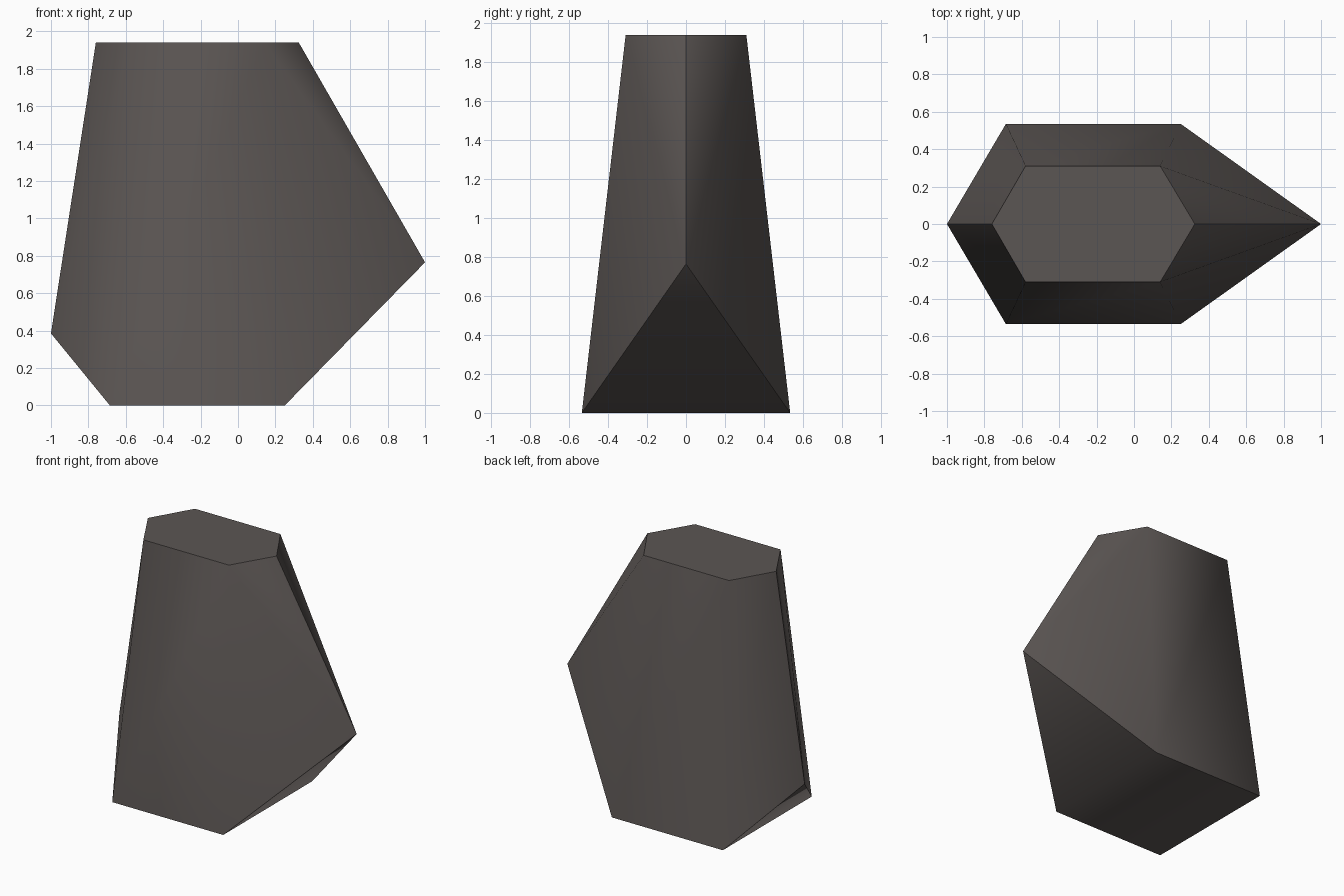
import bpy, bmesh

if "Cube" in bpy.data.objects:
    bpy.data.objects.remove(bpy.data.objects["Cube"])

# single flat stone colour
mat = bpy.data.materials.new("dark warm grey stone")
mat.diffuse_color = (0.105, 0.092, 0.087, 1)
mat.use_nodes = True
mat.node_tree.nodes["Principled BSDF"].inputs["Base Color"].default_value = mat.diffuse_color

bm = bmesh.new()
# hexagonal top ring and lower ring, both counter-clockwise from the right tip
top = [(0.325, 0, 1.94), (0.14, 0.31, 1.94), (-0.58, 0.31, 1.94),
       (-0.76, 0, 1.94), (-0.58, -0.31, 1.94), (0.14, -0.31, 1.94)]
low = [(1, 0, 0.765), (0.25, 0.535, 0), (-0.685, 0.535, 0),
       (-1, 0, 0.385), (-0.685, -0.535, 0), (0.25, -0.535, 0)]
T = [bm.verts.new(p) for p in top]
L = [bm.verts.new(p) for p in low]

# flat top
bm.faces.new(T)
# side panels, the twisted right-hand ones split towards the tip
for i in range(6):
    j = (i + 1) % 6
    if i == 0:
        bm.faces.new((L[0], L[1], T[1]))
        bm.faces.new((L[0], T[1], T[0]))
    elif i == 5:
        bm.faces.new((L[5], L[0], T[5]))
        bm.faces.new((L[0], T[0], T[5]))
    else:
        bm.faces.new((L[i], L[j], T[j], T[i]))
# underside: flat base and two sloping end facets
bm.faces.new((L[1], L[5], L[4], L[2]))
bm.faces.new((L[0], L[5], L[1]))
bm.faces.new((L[3], L[2], L[4]))
bmesh.ops.recalc_face_normals(bm, faces=bm.faces)


def region(f):
    """Shading region of a face: top, underside, back or front half."""
    if f.normal.z > 0.95:
        return "top"
    if f.normal.z < -0.1:
        return "under"
    return "back" if f.normal.y > 0 else "front"


# smooth within each region, crisp between regions
for f in bm.faces:
    f.smooth = True
for e in bm.edges:
    e.smooth = len({region(f) for f in e.link_faces}) == 1

me = bpy.data.meshes.new("faceted_rock")
bm.to_mesh(me)
bm.free()
me.materials.append(mat)
rock = bpy.data.objects.new("faceted_rock", me)
bpy.context.collection.objects.link(rock)
